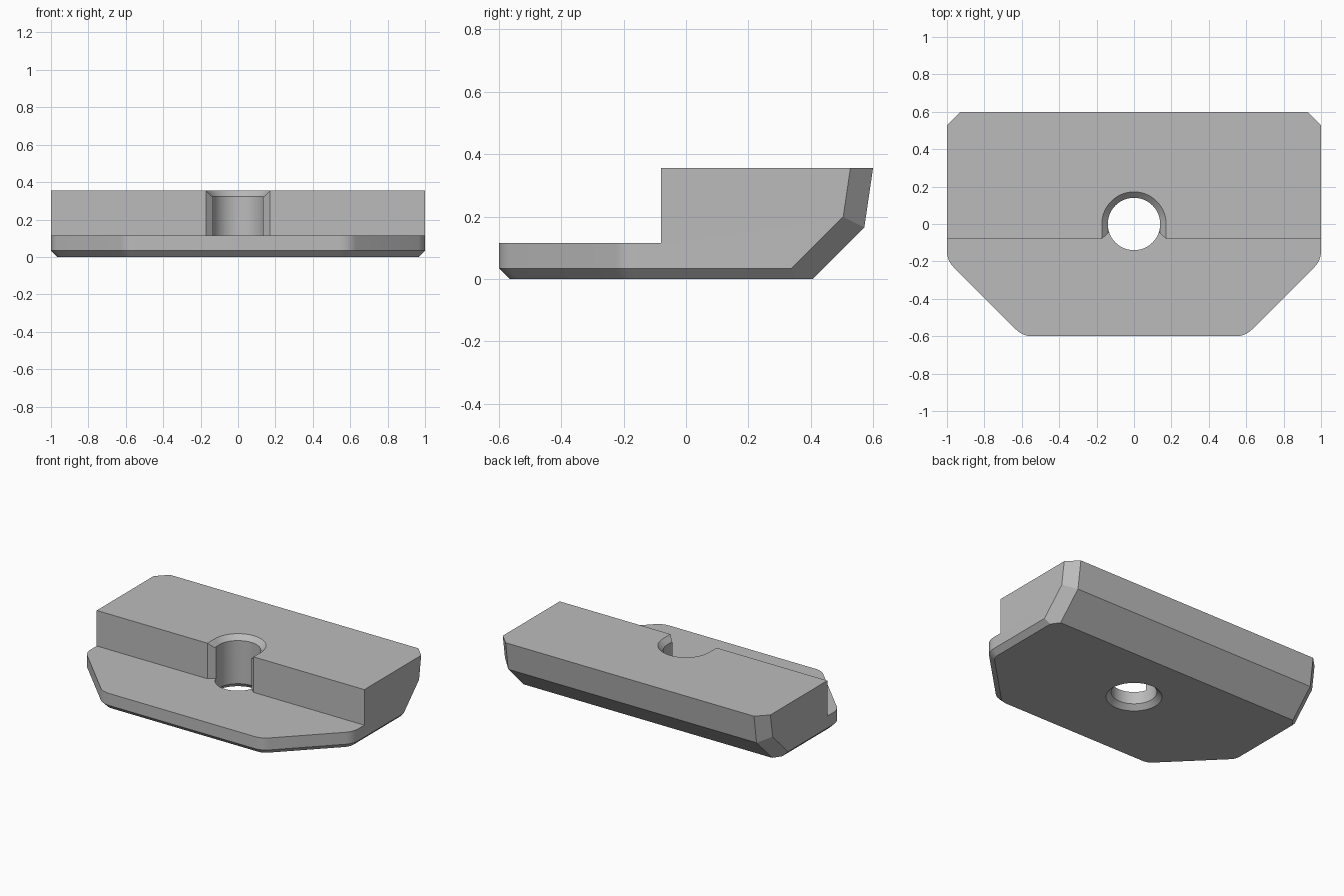
import bpy, bmesh, math
from mathutils import Vector

cube = bpy.data.objects.get("Cube")
if cube:
    bpy.data.objects.remove(cube, do_unlink=True)

TOP, STEP_Z, STEP_Y = 0.355, 0.115, -0.08
HOLE_R, RIM_R, BEVEL = 0.14, 0.172, 0.034
Z = Vector((0, 0, 1))


def link(name, bm):
    bmesh.ops.recalc_face_normals(bm, faces=bm.faces)
    mesh = bpy.data.meshes.new(name)
    bm.to_mesh(mesh)
    bm.free()
    obj = bpy.data.objects.new(name, mesh)
    bpy.context.collection.objects.link(obj)
    return obj


def prism(outline, z0, z1):
    bm = bmesh.new()
    face = bm.faces.new([bm.verts.new((x, y, z0)) for x, y in outline])
    new = bmesh.ops.extrude_face_region(bm, geom=[face])["geom"]
    verts = [g for g in new if isinstance(g, bmesh.types.BMVert)]
    bmesh.ops.translate(bm, verts=verts, vec=(0, 0, z1 - z0))
    return bm


def hull(points):
    bm = bmesh.new()
    for p in points:
        bm.verts.new(p)
    res = bmesh.ops.convex_hull(bm, input=bm.verts)
    loose = [v for v in bm.verts if not v.link_faces]
    bmesh.ops.delete(bm, geom=loose, context="VERTS")
    return bm


def circle(r, z, y=0.0, n=64):
    return [(r * math.cos(2 * math.pi * i / n), y + r * math.sin(2 * math.pi * i / n), z)
            for i in range(n)]


def slice_off(bm, point, normal):
    """Cut away everything beyond a plane and close the opening."""
    bmesh.ops.bisect_plane(bm, geom=bm.verts[:] + bm.edges[:] + bm.faces[:], dist=1e-5,
                           plane_co=point, plane_no=normal, clear_outer=True)
    rim = [e for e in bm.edges if e.is_boundary]
    if rim:
        bmesh.ops.holes_fill(bm, edges=rim, sides=0)


def fillet(a, b, c, r, steps=6):
    """Round the corner b between a and c."""
    a, b, c = Vector(a), Vector(b), Vector(c)
    u, v = (a - b).normalized(), (c - b).normalized()
    half = u.angle(v) / 2
    centre = b + (u + v).normalized() * r / math.sin(half)
    start = b + u * r / math.tan(half) - centre
    sweep = math.pi - 2 * half
    return [tuple(centre + Vector((
        start.x * math.cos(sweep * i / steps) - start.y * math.sin(sweep * i / steps),
        start.x * math.sin(sweep * i / steps) + start.y * math.cos(sweep * i / steps))))
        for i in range(steps + 1)]


# Plan outline, counter-clockwise, with rounded front corners
front_r, side_r = (0.595, -0.6), (1, -0.195)
right = fillet((0, -0.6), front_r, side_r, 0.12) + fillet(front_r, side_r, (1, 0.6), 0.12)
left = [(-x, y) for x, y in reversed(right)]
outline = right + [(1, 0.6), (-1, 0.6)] + left
body = prism(outline, 0, TOP)

# Bevel around the bottom edge, except at the back
for (x0, y0), (x1, y1) in zip(outline, outline[1:] + outline[:1]):
    n = Vector((y1 - y0, x0 - x1, 0)).normalized()
    if n.y < 0.9:
        slice_off(body, Vector((x0, y0, BEVEL)), n - Z)

# Sloping back faces and the bevels at their ends
kink = Vector((0, 0.572, 0.165))
for n in (Vector((0, 0.19, -0.028)).normalized(), Vector((0, 1, -1)).normalized()):
    slice_off(body, kink, n)
    for s in (1, -1):
        side = Vector((s, 0, 0))
        slice_off(body, kink + side - n * 0.072, n + side)
clamp = link("clamp_block", body)

# Cutters: front step, bore, countersinks and slot mouth
wedge = [(-0.172, STEP_Y), (-0.172, -0.3), (0.172, -0.3), (0.172, STEP_Y),
         (0.133, -0.045), (-0.133, -0.045)]
sink = RIM_R - HOLE_R
cutters = [
    prism([(-2, -2), (2, -2), (2, STEP_Y), (-2, STEP_Y)], STEP_Z, 1),
    hull(circle(HOLE_R, -0.5) + circle(HOLE_R, 1)),
    hull(circle(HOLE_R, sink) + circle(RIM_R + 0.1, -0.1)),
    hull([p for y in (0, -0.15) for p in
          circle(HOLE_R, TOP - sink, y) + circle(RIM_R + 0.1, TOP + 0.1, y)]),
    prism(wedge, STEP_Z, 1),
]
bpy.context.view_layer.objects.active = clamp
for bm in cutters:
    cutter = link("cutter", bm)
    cutter.hide_render = True
    mod = clamp.modifiers.new("cut", "BOOLEAN")
    mod.operation, mod.solver, mod.object = "DIFFERENCE", "EXACT", cutter
    bpy.ops.object.modifier_apply(modifier=mod.name)
    bpy.data.objects.remove(cutter, do_unlink=True)

# Plain grey finish
grey = bpy.data.materials.new("plain_grey")
grey.use_nodes = True
colour = (0.5, 0.5, 0.5, 1)
grey.diffuse_color = colour
grey.node_tree.nodes["Principled BSDF"].inputs["Base Color"].default_value = colour
clamp.data.materials.clear()
clamp.data.materials.append(grey)

bpy.ops.object.select_all(action="DESELECT")
clamp.select_set(True)
bpy.ops.object.shade_smooth_by_angle(angle=math.radians(15))
